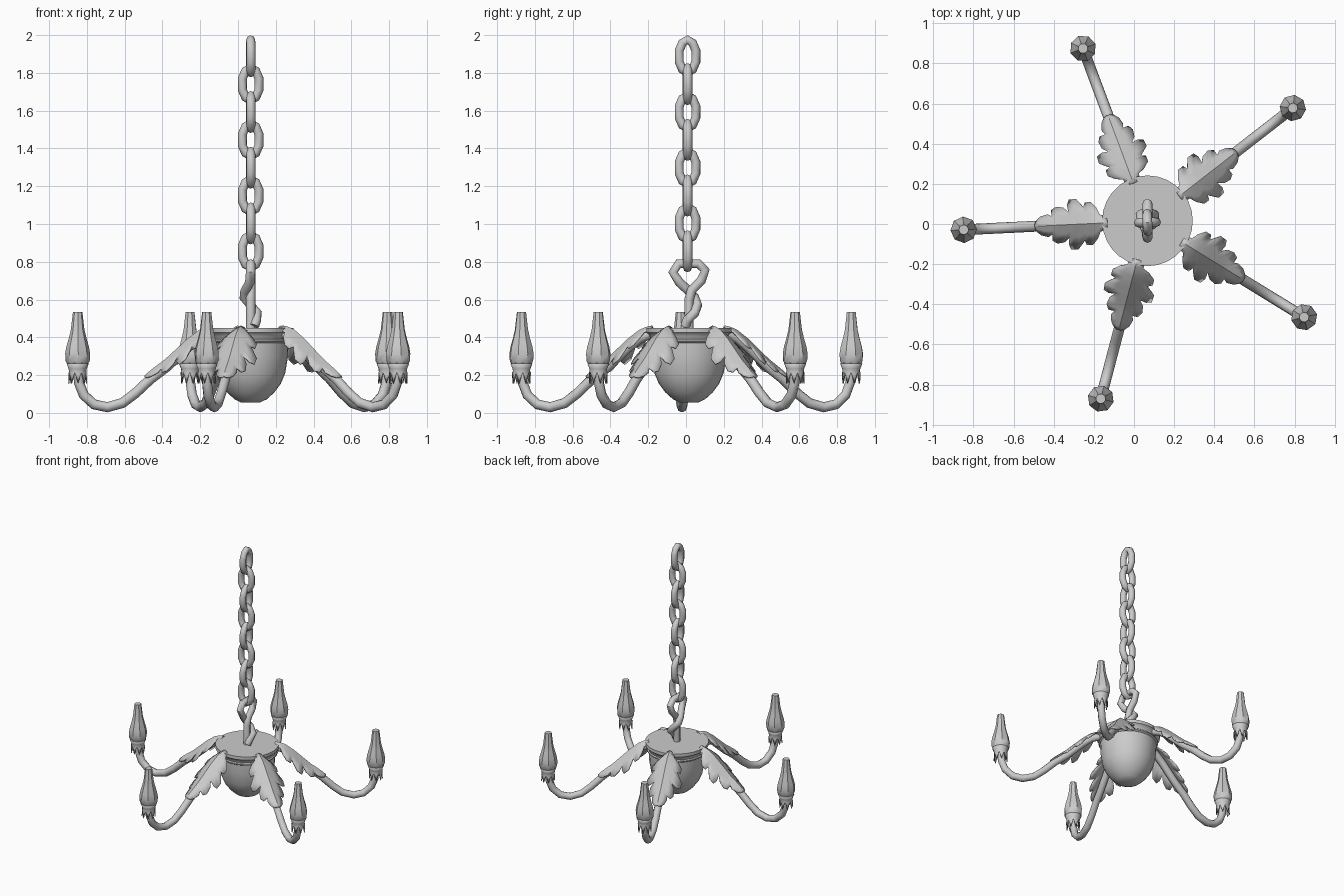
import bpy, bmesh, math
from mathutils import Vector, Matrix

if "Cube" in bpy.data.objects:
    bpy.data.objects.remove(bpy.data.objects["Cube"])

CX, CY = 0.067, 0.016
ANGLES = [37.8, 110.5, 182.8, 255.3, 328.4]

metal = bpy.data.materials.new("pale grey metal")
metal.diffuse_color = (0.6, 0.6, 0.6, 1)
metal.use_nodes = True
metal.node_tree.nodes["Principled BSDF"].inputs["Base Color"].default_value = metal.diffuse_color


def finish(ob, angle=40):
    ob.data.materials.clear()
    ob.data.materials.append(metal)
    bpy.ops.object.select_all(action='DESELECT')
    ob.select_set(True)
    bpy.context.view_layer.objects.active = ob
    bpy.ops.object.shade_smooth_by_angle(angle=math.radians(angle))
    return ob


def from_bmesh(name, bm, mat=Matrix(), thick=0, angle=40):
    bmesh.ops.recalc_face_normals(bm, faces=bm.faces)
    me = bpy.data.meshes.new(name)
    bm.to_mesh(me)
    bm.free()
    ob = bpy.data.objects.new(name, me)
    bpy.context.collection.objects.link(ob)
    ob.matrix_world = mat
    if thick:
        m = ob.modifiers.new("thickness", 'SOLIDIFY')
        m.thickness, m.offset = thick, 0
    return finish(ob, angle)


def lathe(name, profile, sides, mat):
    bm = bmesh.new()
    rings = [[bm.verts.new((r * math.cos(2 * math.pi * i / sides), r * math.sin(2 * math.pi * i / sides), z))
              for i in range(sides)] for r, z in profile]
    for a, b in zip(rings, rings[1:]):
        for i in range(sides):
            j = (i + 1) % sides
            bm.faces.new((a[i], a[j], b[j], b[i]))
    bm.faces.new(rings[0])
    bm.faces.new(rings[-1])
    return from_bmesh(name, bm, mat)


def tube(name, pts, radius, mat, cyclic=False):
    cu = bpy.data.curves.new(name, 'CURVE')
    cu.dimensions = '3D'
    cu.bevel_depth, cu.bevel_resolution, cu.use_fill_caps = radius, 2, True
    sp = cu.splines.new('POLY')
    sp.points.add(len(pts) - 1)
    for p, co in zip(sp.points, pts):
        p.co = (*co, 1)
    sp.use_cyclic_u = cyclic
    ob = bpy.data.objects.new(name, cu)
    bpy.context.collection.objects.link(ob)
    ob.matrix_world = mat
    bpy.ops.object.select_all(action='DESELECT')
    ob.select_set(True)
    bpy.context.view_layer.objects.active = ob
    bpy.ops.object.convert(target='MESH')
    return finish(bpy.context.view_layer.objects.active, 50)


CENTRE = Matrix.Translation((CX, CY, 0))

# central bowl with flange
lathe("bowl", [(0.226, 0.45), (0.226, 0.425), (0.212, 0.415), (0.205, 0.392), (0.212, 0.386), (0.212, 0.378),
               (0.2, 0.37), (0.198, 0.3), (0.183, 0.21), (0.16, 0.155), (0.125, 0.108), (0.085, 0.072),
               (0.05, 0.055)], 28, CENTRE)

# arms, described as (distance from centre, height)
ARM = [(0.17, 0.42), (0.22, 0.415), (0.27, 0.395), (0.33, 0.35), (0.39, 0.295), (0.45, 0.24), (0.53, 0.18),
       (0.61, 0.105), (0.68, 0.052), (0.76, 0.03), (0.83, 0.045), (0.885, 0.095), (0.91, 0.16), (0.917, 0.27)]


def arm_height(r):
    for (r0, z0), (r1, z1) in zip(ARM, ARM[1:]):
        if r0 <= r <= r1:
            return z0 + (z1 - z0) * (r - r0) / (r1 - r0)


# lobed leaf outline: spine distance, edge distance, edge half width
LEAF = [(0.20, 0.20, 0.035), (0.235, 0.235, 0.04), (0.255, 0.25, 0.075), (0.27, 0.275, 0.105), (0.285, 0.305, 0.105),
        (0.30, 0.315, 0.08), (0.312, 0.325, 0.095), (0.33, 0.35, 0.125), (0.345, 0.385, 0.122), (0.36, 0.395, 0.095),
        (0.375, 0.39, 0.062), (0.395, 0.415, 0.085), (0.42, 0.45, 0.09), (0.44, 0.475, 0.075),
        (0.455, 0.475, 0.045), (0.475, 0.495, 0.055), (0.505, 0.53, 0.045), (0.535, 0.55, 0.028), (0.56, 0.56, 0.01)]


def leaf_point(r, w):
    return (r, w, arm_height(r) + 0.042 - 0.55 * abs(w) - 1.2 * w * w)


def leaf(mat):
    bm = bmesh.new()
    rows = []
    for s, e, w in LEAF:
        rows.append([bm.verts.new(leaf_point(s + (e - s) * abs(k), w * k)) for k in (-1, -0.5, 0, 0.5, 1)])
    for a, b in zip(rows, rows[1:]):
        for i in range(4):
            bm.faces.new((a[i], a[i + 1], b[i + 1], b[i]))
    from_bmesh("leaf", bm, mat, 0.008, 35)


def cup(mat):
    # petal cup with a zigzag lower rim
    bm = bmesh.new()
    n = 16
    rows = []
    for r, z, dip in [(0.056, 0.262, 0), (0.045, 0.235, 0), (0.042, 0.21, 0.01), (0.047, 0.185, 0.03)]:
        rows.append([bm.verts.new((r * math.cos(2 * math.pi * i / n), r * math.sin(2 * math.pi * i / n),
                                   z + (dip if i % 2 else -dip))) for i in range(n)])
    for a, b in zip(rows, rows[1:]):
        for i in range(n):
            j = (i + 1) % n
            bm.faces.new((a[i], a[j], b[j], b[i]))
    from_bmesh("petal_cup", bm, mat, 0.006)


for ang in ANGLES:
    turn = CENTRE @ Matrix.Rotation(math.radians(ang), 4, 'Z')
    tube("arm", [(r, 0, z) for r, z in ARM], 0.027, turn)
    leaf(turn)
    tip = turn @ Matrix.Translation((0.917, 0, 0))
    cup(tip)
    lathe("candle_bulb", [(0.05, 0.25), (0.064, 0.275), (0.066, 0.315), (0.06, 0.35), (0.047, 0.395),
                          (0.036, 0.44), (0.025, 0.535)], 8, tip)

# wire hook: stem, open eye, then wrapped around the stem
HOOK = [(0, 0.0, 0.43), (0, 0.0, 0.6), (0, 0.015, 0.65), (0, 0.065, 0.70), (0, 0.085, 0.755), (0, 0.05, 0.79),
        (0, -0.055, 0.79), (0, -0.085, 0.745), (-0.005, -0.05, 0.69), (-0.03, 0.0, 0.645), (-0.035, 0.03, 0.61),
        (0.0, 0.045, 0.57), (0.035, 0.03, 0.53), (0.03, -0.01, 0.49), (0.02, -0.02, 0.46)]
tube("hook", HOOK, 0.025, CENTRE)

# chain of eight links, alternating direction
LINK = [(0, 0.087), (0.027, 0.07), (0.044, 0.03), (0.044, -0.03), (0.027, -0.07),
        (0, -0.087), (-0.027, -0.07), (-0.044, -0.03), (-0.044, 0.03), (-0.027, 0.07)]
for i in range(8):
    m = Matrix.Translation((CX, CY - 0.008, 1.888 - i * 0.1475)) @ Matrix.Rotation(
        math.radians(92 if i % 2 == 0 else 2), 4, 'Z')
    tube("chain_link", [(u, 0, v) for u, v in LINK], 0.024, m, True)
